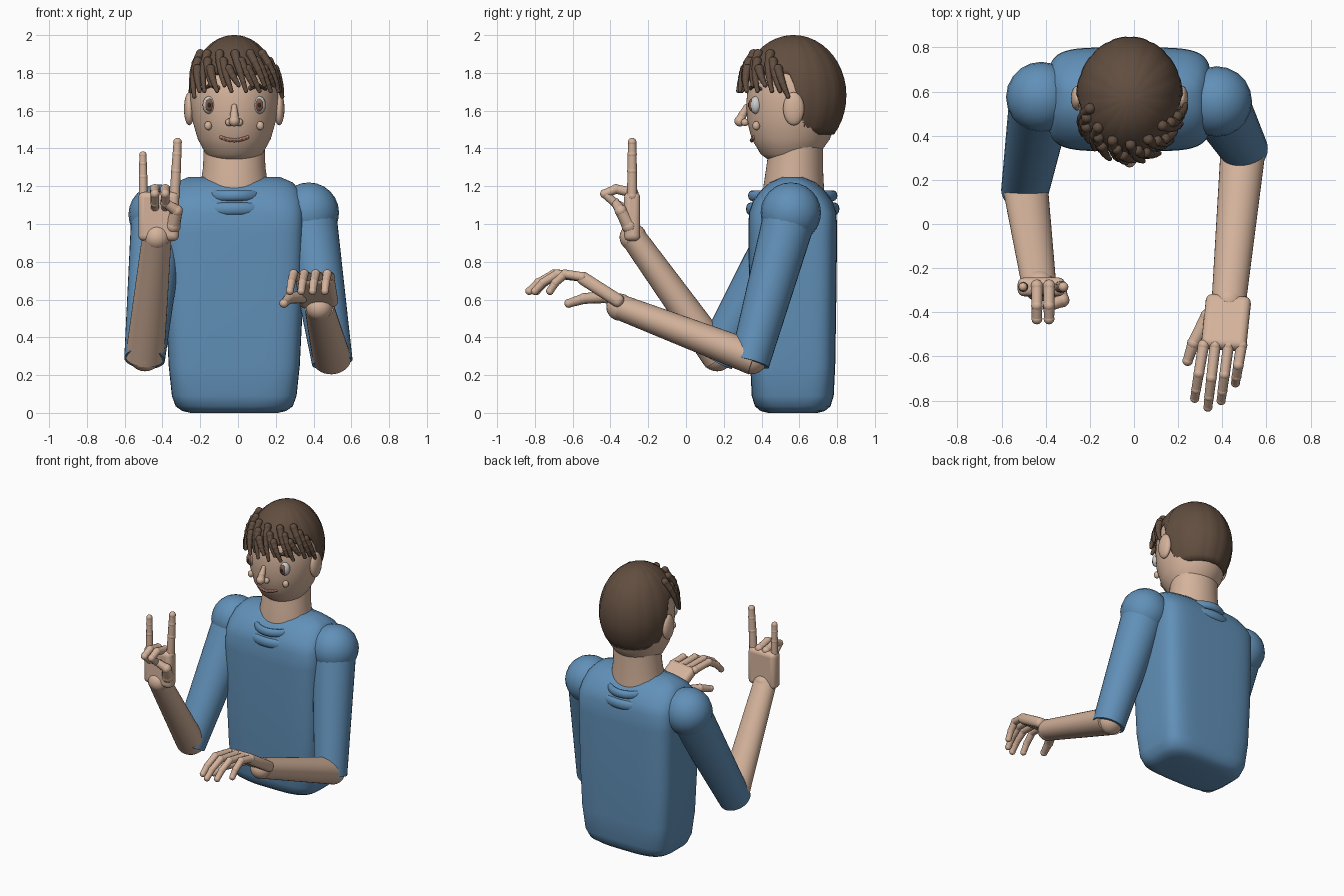
import bpy, bmesh, math
from mathutils import Vector, Matrix

if "Cube" in bpy.data.objects:
    bpy.data.objects.remove(bpy.data.objects["Cube"])

CX = -0.02  # body axis


def material(name, col):
    m = bpy.data.materials.new(name)
    m.diffuse_color = (*col, 1)
    m.use_nodes = True
    m.node_tree.nodes["Principled BSDF"].inputs["Base Color"].default_value = m.diffuse_color
    return m


SKIN = material("skin", (0.66, 0.45, 0.33))
BLUE = material("shirt_blue", (0.12, 0.28, 0.48))
HAIR = material("hair_brown", (0.12, 0.075, 0.05))
WHITE = material("eye_white", (0.6, 0.6, 0.6))
IRIS = material("iris_brown", (0.22, 0.1, 0.06))
DARK = material("dark", (0.03, 0.02, 0.02))
LIP = material("lip", (0.5, 0.24, 0.18))


def finish(name, bm, mat, bevel=0):
    bmesh.ops.recalc_face_normals(bm, faces=bm.faces)
    me = bpy.data.meshes.new(name)
    bm.to_mesh(me)
    bm.free()
    ob = bpy.data.objects.new(name, me)
    bpy.context.collection.objects.link(ob)
    me.materials.append(mat)
    if bevel:
        b = ob.modifiers.new("bevel", 'BEVEL')
        b.width, b.segments = bevel, 4
    bpy.context.view_layer.objects.active = ob
    ob.select_set(True)
    bpy.ops.object.shade_smooth_by_angle(angle=math.radians(40))
    ob.select_set(False)
    return ob


def frame(a, b):
    """Matrix centred between a and b, local z along a->b, local x close to world x."""
    a, b = Vector(a), Vector(b)
    z = (b - a).normalized()
    x = Vector((1, 0, 0))
    x = (x - z * x.dot(z)).normalized()
    m = Matrix((x, z.cross(x), z)).transposed().to_4x4()
    m.translation = (a + b) / 2
    return m, (b - a).length


def add_ball(bm, c, r, seg=20):
    r = r if isinstance(r, tuple) else (r, r, r)
    bmesh.ops.create_uvsphere(bm, u_segments=seg, v_segments=seg // 2 + 2, radius=1,
                              matrix=Matrix.Translation(c) @ Matrix.Diagonal((*r, 1)))


def add_cone(bm, a, b, r1, r2, flat=1.0, seg=24):
    m, d = frame(a, b)
    bmesh.ops.create_cone(bm, cap_ends=True, segments=seg, radius1=r1, radius2=r2, depth=d,
                          matrix=m @ Matrix.Diagonal((1, flat, 1, 1)))


def ball(name, c, r, mat):
    bm = bmesh.new()
    add_ball(bm, c, r)
    return finish(name, bm, mat)


def beads(name, pts, r1, r2, mat, seg=12):
    """Chain of tapered links with a ball at each joint."""
    bm = bmesh.new()
    n = len(pts) - 1
    rad = [r1 + (r2 - r1) * i / n for i in range(n + 1)]
    for i, p in enumerate(pts):
        add_ball(bm, p, rad[i], seg)
        if i < n:
            add_cone(bm, p, pts[i + 1], rad[i] * 0.93, rad[i + 1] * 0.93, seg=seg)
    return finish(name, bm, mat)


def loft(name, rows, mat, seg=64):
    """Stack of superellipse sections: z, rx, centre y, ry, exponent."""
    bm = bmesh.new()
    rings = []
    for z, rx, cy, ry, n in rows:
        ring = []
        for i in range(seg):
            t = 2 * math.pi * i / seg
            c, s = math.cos(t), math.sin(t)
            ring.append(bm.verts.new((CX + rx * math.copysign(abs(c) ** (2 / n), c),
                                      cy + ry * math.copysign(abs(s) ** (2 / n), s), z)))
        rings.append(ring)
    for a, b in zip(rings, rings[1:]):
        for i in range(seg):
            j = (i + 1) % seg
            bm.faces.new((a[i], a[j], b[j], b[i]))
    bm.faces.new(rings[0])
    bm.faces.new(rings[-1])
    return finish(name, bm, mat)


def palm(name, a, b, w, th):
    m, d = frame(a, b)
    bm = bmesh.new()
    bmesh.ops.create_cube(bm, size=1, matrix=m @ Matrix.Diagonal((w, th, d, 1)))
    return finish(name, bm, SKIN, 0.03)


def ring(name, z, rx, ry, tube):
    bpy.ops.mesh.primitive_torus_add(major_segments=48, minor_segments=12, major_radius=1,
                                     minor_radius=0.1, location=(CX, 0.565, z))
    ob = bpy.context.object
    ob.name = name
    ob.scale = (rx, ry, tube * 10)
    ob.data.materials.append(BLUE)
    bpy.ops.object.shade_smooth()


# torso, neck and collar
loft("torso", [(z, rx, 0.565, ry, n) for z, rx, ry, n in (
    (0, .23, .13, 3), (.01, .275, .17, 3.5), (.035, .31, .2, 4), (.09, .33, .217, 4.5),
    (.25, .347, .225, 5), (.55, .362, .23, 5), (.95, .37, .235, 5), (1.06, .37, .232, 5),
    (1.12, .365, .212, 4), (1.18, .345, .168, 3.5), (1.22, .31, .122, 3), (1.25, .24, .06, 2.5))], BLUE)
loft("neck", [(1.1, .19, .57, .165, 2), (1.2, .18, .57, .16, 2), (1.3, .165, .575, .15, 2),
              (1.45, .16, .585, .14, 2)], SKIN)
ring("collar_upper", 1.15, .17, .215, .028)
ring("collar_lower", 1.08, .23, .225, .033)

# arms: shoulder, elbow, wrist
for side, S, E, W in (("left", (-.42, .575, 1.05), (-.492, .165, .31), (-.43, -.28, .93)),
                      ("right", (.375, .555, 1.06), (.495, .345, .295), (.43, -.35, .56))):
    S, E, W = Vector(S), Vector(E), Vector(W)
    ball(side + "_shoulder", S, .16, BLUE)
    bm = bmesh.new()
    add_cone(bm, S, E + (E - S).normalized() * .03, .145, .108, .97, 32)
    finish(side + "_sleeve", bm, BLUE)
    bm = bmesh.new()
    add_cone(bm, E - (W - E).normalized() * .02, W, .103, .078, .87, 32)
    add_ball(bm, E, .09)
    finish(side + "_forearm", bm, SKIN)
    ball(side + "_wrist", W, .072, SKIN)

# relaxed hand reaching forward
palm("right_palm", (.43, -.33, .575), (.405, -.565, .725), .205, .07)
for n, x0, x1, y in (("index", .315, .275, -.79), ("middle", .368, .335, -.83),
                     ("ring", .428, .395, -.8), ("little", .487, .46, -.72)):
    d = y + .55
    beads("right_" + n + "_finger", [(x0 + (x1 - x0) * t, -.55 + d * t, z) for t, z in
          ((0, .72), (.53, .735), (.83, .69), (1, .645))], .027, .021, SKIN)
beads("right_thumb", [(.335, -.42, .615), (.27, -.54, .605), (.243, -.62, .58)], .036, .024, SKIN)

# raised hand with first and last finger up
palm("left_palm", (-.42, -.285, .91), (-.42, -.285, 1.17), .215, .085)
beads("left_index_finger", [(-.335, -.285, 1.15), (-.328, -.285, 1.28), (-.323, -.285, 1.37),
                            (-.32, -.285, 1.433)], .029, .023, SKIN)
beads("left_little_finger", [(-.502, -.285, 1.14), (-.502, -.285, 1.25), (-.503, -.285, 1.32),
                             (-.503, -.285, 1.365)], .025, .02, SKIN)
for n, x in (("middle", -.385), ("ring", -.44)):
    beads("left_" + n + "_finger", [(x, -.28, 1.165), (x, -.37, 1.185), (x, -.43, 1.16),
                                    (x, -.375, 1.11), (x, -.33, 1.09)], .028, .022, SKIN)
beads("left_thumb", [(-.345, -.3, .99), (-.325, -.345, 1.07), (-.39, -.375, 1.115)], .042, .024, SKIN)

# head
loft("head", [(1.325, .07, .55, .07, 2), (1.34, .115, .55, .115, 2), (1.37, .15, .55, .155, 2),
              (1.45, .193, .555, .207, 2), (1.55, .222, .56, .238, 2), (1.65, .234, .565, .245, 2),
              (1.75, .23, .57, .24, 2), (1.85, .195, .57, .2, 2), (1.93, .13, .57, .13, 2),
              (1.96, .05, .57, .05, 2)], SKIN)


def scalp(az, z, lift=0.0):
    """Point on the hair dome; az = 0 faces front."""
    k = math.sqrt(max(0, 1 - ((z - 1.68) / .32) ** 2)) + lift
    return Vector((CX + .243 * k * math.sin(az), .57 - .28 * k * math.cos(az), z))


# hair cap: dome swept down to a hairline that is high in front and low behind
bm = bmesh.new()
SEG, ROWS = 80, 16
grid = []
for i in range(SEG):
    az = 2 * math.pi * i / SEG
    t = min(1, max(0, (abs(math.remainder(az, 2 * math.pi)) - 1.45) / .45))
    low = math.acos((1.8 + (1.475 - 1.8) * t * t * (3 - 2 * t) - 1.68) / .32)
    grid.append([bm.verts.new(scalp(az, 1.68 + .32 * math.cos(low * j / ROWS),
                                    -.012 * (i % 5 == 0) * min(1, j / 4))) for j in range(1, ROWS + 1)])
top = bm.verts.new((CX, .57, 2.0))
for i in range(SEG):
    a, b = grid[i], grid[(i + 1) % SEG]
    bm.faces.new((top, a[0], b[0]))
    for j in range(ROWS - 1):
        bm.faces.new((a[j], a[j + 1], b[j + 1], b[j]))
cap = finish("hair_cap", bm, HAIR)
sol = cap.modifiers.new("solid", 'SOLIDIFY')
sol.thickness = 0.035

# fringe: beaded locks swept to one side
for i in range(18):
    az = -1.35 + 2.6 * i / 17
    hi = 1.9 - .04 * (i % 3)
    lo = 1.735 - .03 * (i % 2) - (.03 if abs(az) > .95 else 0)
    pts = [scalp(az + .22 * t, hi + (lo - hi) * t, .03 + .02 * (i % 2) * t) for t in (0, .25, .5, .75, 1)]
    beads("fringe_lock", pts, .026, .012, HAIR, 10)

# face, mirrored pairs
for s, side in ((-1, "left"), (1, "right")):
    ball(side + "_ear", (CX + s * .238, .57, 1.61), (.028, .056, .088), SKIN)
    ball(side + "_eye", (CX + s * .133, .37, 1.63), (.034, .032, .047), WHITE)
    ball(side + "_iris", (CX + s * .133, .348, 1.63), (.021, .017, .034), IRIS)
    ball(side + "_pupil", (CX + s * .133, .336, 1.63), (.01, .008, .016), DARK)
    ball(side + "_cheek", (CX + s * .138, .372, 1.52), (.02, .02, .024), SKIN)
    ball(side + "_nostril", (CX + s * .027, .312, 1.538), .02, SKIN)
    beads(side + "_eyebrow", [(CX + s * x, y, z) for x, y, z in
          ((.085, .345, 1.72), (.125, .36, 1.735), (.165, .395, 1.715))], .013, .009, HAIR, 8)
beads("nose", [(CX, .32, 1.62), (CX, .3, 1.58), (CX, .285, 1.545)], .016, .029, SKIN)
beads("mouth", [(CX + x, .555 - .207 * math.sqrt(1 - (x / .197) ** 2), 1.443 + 3.5 * x * x)
                for x in [-.068 + .017 * i for i in range(9)]], .011, .011, LIP, 8)
